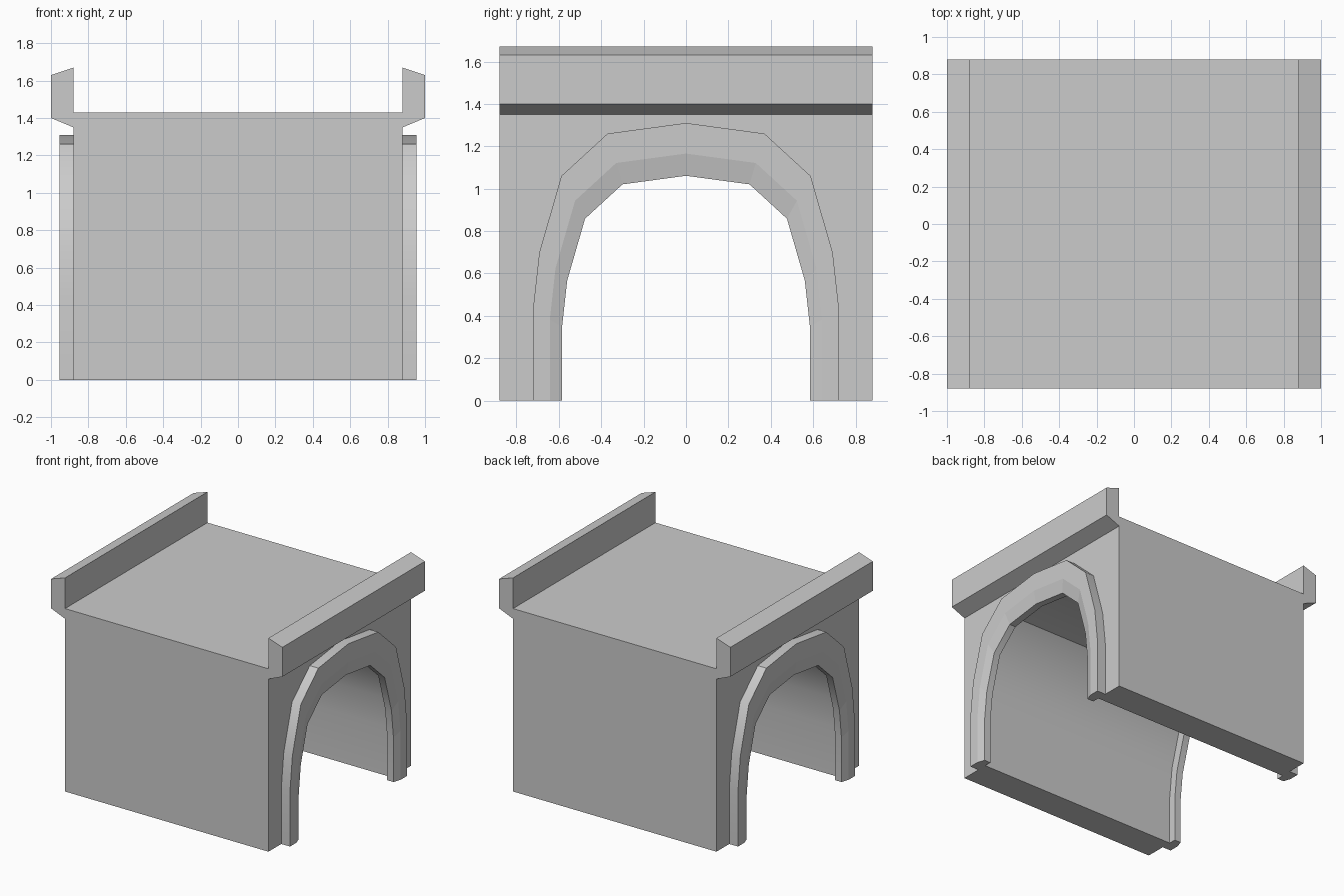
import bpy, bmesh, math

cube = bpy.data.objects.get("Cube")
if cube:
    bpy.data.objects.remove(cube, do_unlink=True)

# Single stone colour
stone = bpy.data.materials.new("grey_stone")
stone.use_nodes = True
grey = (0.6, 0.6, 0.6, 1)
stone.diffuse_color = grey
bsdf = stone.node_tree.nodes["Principled BSDF"]
bsdf.inputs["Base Color"].default_value = grey
bsdf.inputs["Roughness"].default_value = 0.9

WALL = 0.88     # half width and half length of the block
DECK = 1.43     # height of the road deck
TUNNEL = 0.89   # tunnel size relative to the outer arch
half_arch = [(0.722, 0), (0.722, 0.43), (0.692, 0.70), (0.588, 1.06), (0.37, 1.26)]
arch = half_arch + [(0, 1.31)] + [(-y, z) for y, z in reversed(half_arch)]


def sweep(name, sections, close_loop=False):
    """Skin matching cross-sections; cap the ends unless the loop is closed."""
    bm = bmesh.new()
    rings = [[bm.verts.new(p) for p in s] for s in sections]
    n = len(rings[0])
    for a, b in zip(rings, rings[1:]):
        for i in range(n):
            j = (i + 1) % n
            bm.faces.new((a[i], a[j], b[j], b[i]))
    bm.faces.new(rings[0])
    bm.faces.new(rings[-1])
    bmesh.ops.recalc_face_normals(bm, faces=bm.faces)
    mesh = bpy.data.meshes.new(name)
    bm.to_mesh(mesh)
    bm.free()
    mesh.materials.append(stone)
    obj = bpy.data.objects.new(name, mesh)
    bpy.context.collection.objects.link(obj)
    return obj


def soften(obj):
    """Smooth the curved sides, keep the faces looking outward flat."""
    bpy.ops.object.select_all(action="DESELECT")
    obj.select_set(True)
    bpy.context.view_layer.objects.active = obj
    bpy.ops.object.shade_smooth_by_angle(angle=math.radians(33))
    for face in obj.data.polygons:
        if abs(face.normal.x) > 0.5:
            face.use_smooth = False


# Block with the tunnel running through it along x
opening = [(y * TUNNEL, z * TUNNEL) for y, z in arch]
outline = [(WALL, 0), (WALL, DECK), (-WALL, DECK), (-WALL, 0)] + opening[::-1]
block = sweep("bridge_block", [[(x, y, z) for y, z in outline] for x in (-WALL, WALL)])
soften(block)

# Raised arch trim: depth from the centre, and scale of the arch line
trim = [(WALL, 1), (0.955, 1), (0.955, TUNNEL), (0.935, 0.81), (WALL, 0.81)]
# Parapet section: x and z
rail = [(WALL, 1.35), (1, 1.40), (1, 1.63), (WALL, 1.67)]

for side, word in ((1, "left"), (-1, "right")):
    ring = sweep(word + "_arch_trim",
                 [[(side * x, y * s, z * s) for x, s in trim] for y, z in arch])
    soften(ring)
    sweep(word + "_parapet",
          [[(side * x, y, z) for x, z in rail] for y in (-WALL, WALL)])
